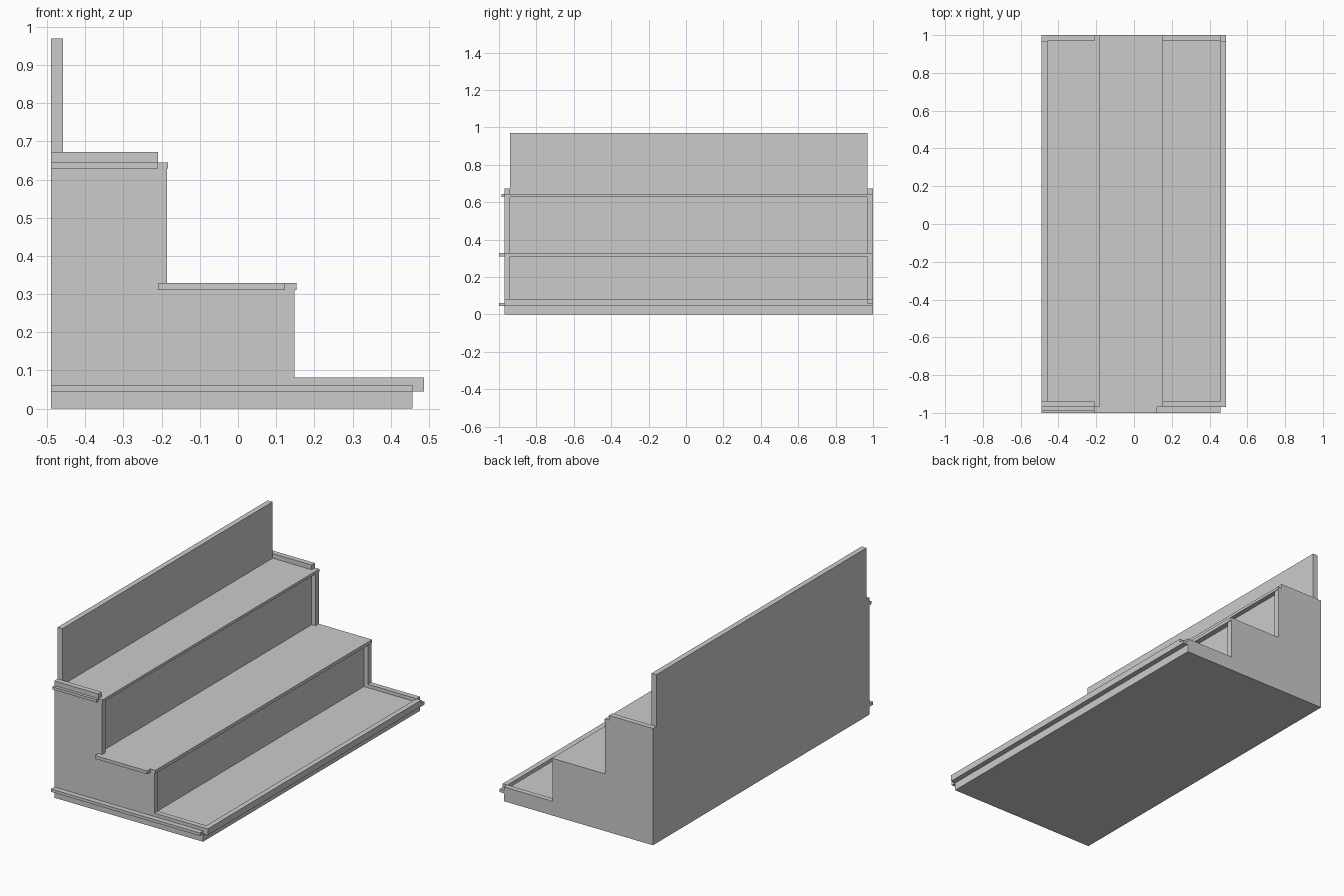
import bpy, bmesh

if "Cube" in bpy.data.objects:
    bpy.data.objects.remove(bpy.data.objects["Cube"])


def prism(name, profile, y0, y1):
    """Extrude an x/z outline along y."""
    bm = bmesh.new()
    face = bm.faces.new([bm.verts.new((x, y0, z)) for x, z in profile])
    ext = bmesh.ops.extrude_face_region(bm, geom=[face])
    verts = [g for g in ext["geom"] if isinstance(g, bmesh.types.BMVert)]
    bmesh.ops.translate(bm, verts=verts, vec=(0, y1 - y0, 0))
    bmesh.ops.recalc_face_normals(bm, faces=bm.faces[:])
    mesh = bpy.data.meshes.new(name)
    bm.to_mesh(mesh)
    bm.free()
    obj = bpy.data.objects.new(name, mesh)
    bpy.context.collection.objects.link(obj)
    return obj


def board(name, x0, x1, y0, y1, z0, z1):
    return prism(name, [(x0, z0), (x1, z0), (x1, z1), (x0, z1)], y0, y1)


# Stepped side panels, with raised lips beside the bottom and top treads
side = [(-.49, .045), (.457, .045), (.457, .082), (.148, .082), (.148, .31),
        (-.186, .31), (-.186, .63), (-.21, .63), (-.21, .672), (-.49, .672)]
prism("left_side_panel", side, -.97, -.94)
prism("right_side_panel", side, .97, 1.0)

# Base and back board
board("base", -.49, .457, -.97, 1.0, 0, .045)
board("back_board_lower", -.49, -.459, -.94, .97, .045, .969)

# Treads: main board reaching past the left panel, plus front nosing
treads = [("bottom", -.49, .457, .487, -1.0, .045, .062),
          ("middle", -.21, .122, .153, -1.0, .31, .329),
          ("top", -.49, -.21, -.183, -.987, .629, .645)]
for label, x0, x1, x2, y0, z0, z1 in treads:
    board(label + "_tread", x0, x1, y0, 1.0, z0, z1)
    board(label + "_nosing", x1, x2, -.97, 1.0, z0, z1)

# Raised rim along the front of the bottom tread
board("front_rim", .457, .487, -.97, .97, .062, .082)

# Risers, set back between the side panels
board("lower_riser", .092, .122, -.94, .97, .062, .31)
board("upper_riser", -.24, -.21, -.94, .97, .31, .63)
